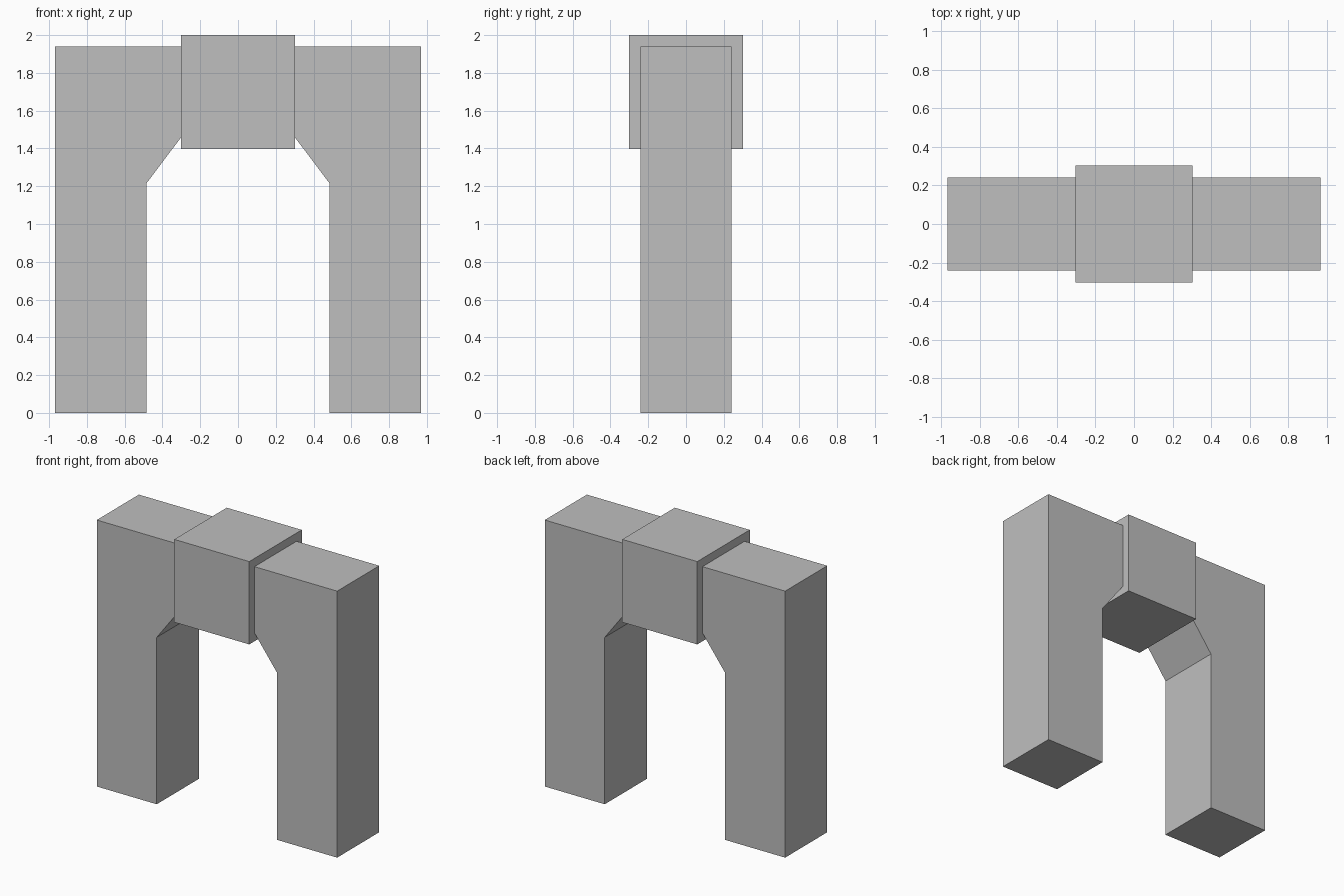
import bpy
import bmesh

cube = bpy.data.objects.get("Cube")
if cube:
    bpy.data.objects.remove(cube, do_unlink=True)

# Single stone colour
stone = bpy.data.materials.new("stone grey")
stone.use_nodes = True
colour = (0.52, 0.52, 0.52, 1)
stone.diffuse_color = colour
stone.node_tree.nodes["Principled BSDF"].inputs["Base Color"].default_value = colour


def extrude_profile(name, profile, half_depth):
    """Extrude an x-z outline symmetrically along y."""
    bm = bmesh.new()
    face = bm.faces.new([bm.verts.new((x, -half_depth, z)) for x, z in profile])
    moved = bmesh.ops.extrude_face_region(bm, geom=[face])["geom"]
    verts = [v for v in moved if isinstance(v, bmesh.types.BMVert)]
    bmesh.ops.translate(bm, verts=verts, vec=(0, 2 * half_depth, 0))
    bmesh.ops.recalc_face_normals(bm, faces=bm.faces)
    mesh = bpy.data.meshes.new(name)
    bm.to_mesh(mesh)
    bm.free()
    mesh.materials.append(stone)
    obj = bpy.data.objects.new(name, mesh)
    bpy.context.collection.objects.link(obj)
    return obj


# Pillars with a sloped haunch, their inner ends tucked into the keystone
pillar = [(0.485, 0), (0.968, 0), (0.968, 1.94), (0.24, 1.94),
          (0.24, 1.54), (0.485, 1.215)]
for name, side in (("left_pillar", 1), ("right_pillar", -1)):
    extrude_profile(name, [(side * x, z) for x, z in pillar], 0.242)

# Keystone block, proud of the pillars on every side
extrude_profile("keystone", [(-0.302, 1.397), (0.302, 1.397),
                             (0.302, 2), (-0.302, 2)], 0.302)
